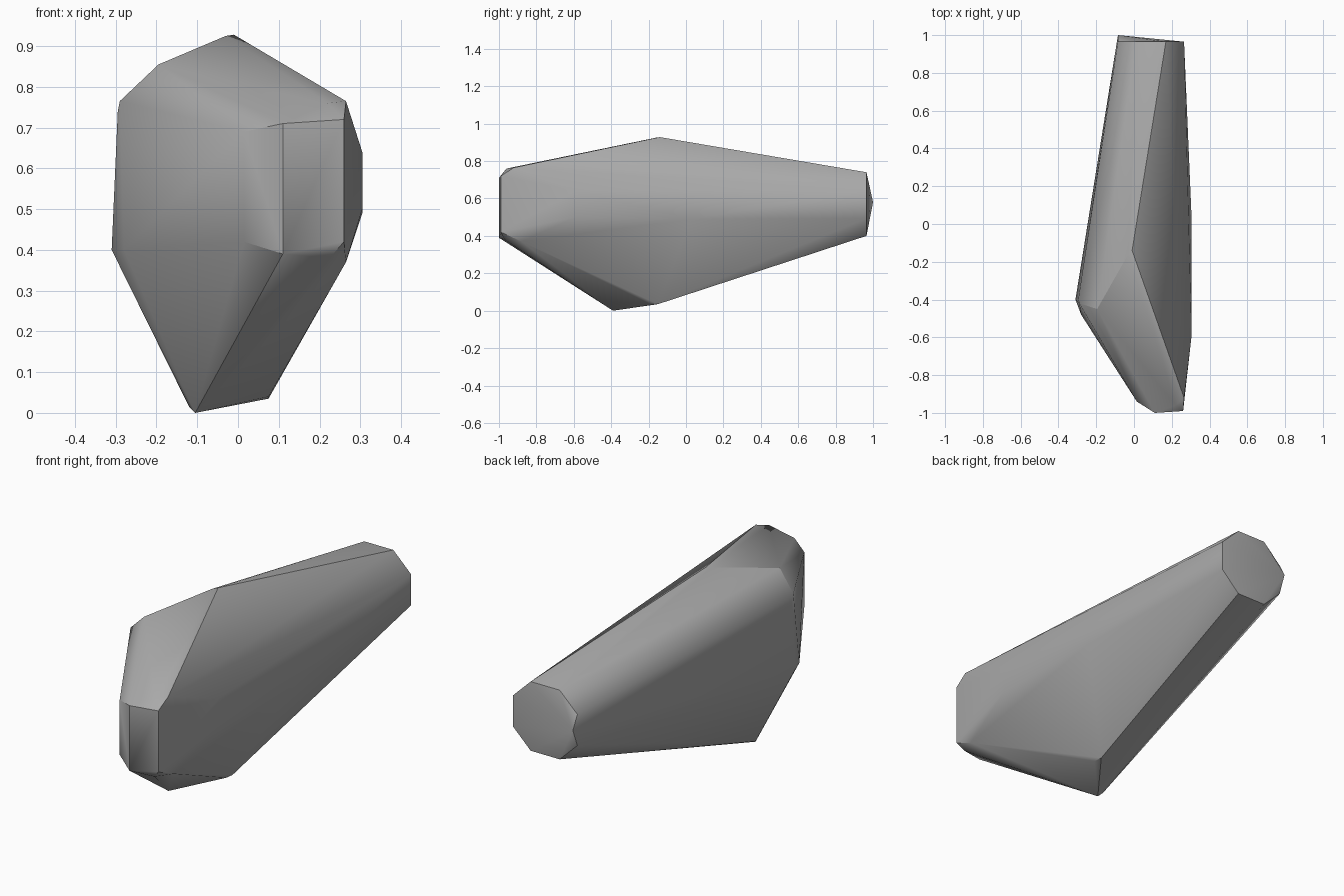
import bpy
import bmesh
import math
from mathutils import Vector

# Remove the default cube only
default_cube = bpy.data.objects.get("Cube")
if default_cube:
    bpy.data.objects.remove(default_cube, do_unlink=True)


def make_material(name, color):
    material = bpy.data.materials.new(name)
    material.use_nodes = True
    material.diffuse_color = color
    material.node_tree.nodes["Principled BSDF"].inputs["Base Color"].default_value = color
    return material


def octagon_ring(center, half_width, half_height, bevel):
    """Eight corners of a bevelled upright rectangle in the XZ plane."""
    corners = []
    for side in (-1, 1):
        for level in (-1, 1):
            corners.append(center + Vector((side * half_width, 0, level * half_height * bevel)))
            corners.append(center + Vector((side * half_width * bevel, 0, level * half_height)))
    return corners


def hull_object(name, points, material, smooth_angle):
    """Wrap the corner points in a closed faceted skin."""
    bm = bmesh.new()
    for point in points:
        bm.verts.new(point)
    result = bmesh.ops.convex_hull(bm, input=bm.verts[:])
    loose = [v for v in bm.verts if not v.link_faces]
    bmesh.ops.delete(bm, geom=loose, context="VERTS")
    bmesh.ops.dissolve_limit(bm, angle_limit=math.radians(1),
                             verts=bm.verts[:], edges=bm.edges[:])
    bmesh.ops.recalc_face_normals(bm, faces=bm.faces[:])
    mesh = bpy.data.meshes.new(name)
    bm.to_mesh(mesh)
    bm.free()
    mesh.materials.append(material)
    obj = bpy.data.objects.new(name, mesh)
    bpy.context.collection.objects.link(obj)
    bpy.ops.object.select_all(action="DESELECT")
    obj.select_set(True)
    bpy.context.view_layer.objects.active = obj
    bpy.ops.object.shade_smooth_by_angle(angle=math.radians(smooth_angle))
    return obj


stone_grey = make_material("stone grey", (0.4, 0.4, 0.4, 1))

# Blunt rear end, with a slight bulge on the right edge
rear_end = octagon_ring(Vector((0.09, 0.965, 0.57)), 0.175, 0.17, 0.45)
rear_bulge = [(-0.08, 0.99, 0.57), (-0.085, 1.0, 0.58)]

# Narrow upright front face with its chamfer corners
front_face = [
    (0.11, -1.0, 0.71), (0.26, -0.99, 0.72),
    (0.11, -1.0, 0.39), (0.26, -0.99, 0.42),
    (0.12, -0.97, 0.375), (0.225, -0.97, 0.38),
    (0.22, -0.96, 0.76), (0.265, -0.92, 0.765),
    (0.265, -0.88, 0.37),
    (0.015, -0.94, 0.69), (0.015, -0.94, 0.42),
]

# Crest along the top
crest = [(-0.01, -0.14, 0.928), (-0.03, -0.16, 0.925), (-0.195, -0.45, 0.855)]

# Wide shoulder on one flank, long ridge on the other
shoulder = [
    (-0.29, -0.42, 0.765), (-0.295, -0.4, 0.74),
    (-0.31, -0.4, 0.4), (-0.28, -0.48, 0.4),
]
flank_ridge = [(0.305, -0.59, 0.64), (0.305, 0.03, 0.49), (0.305, -0.59, 0.5)]

# Keel underneath
keel = [(-0.105, -0.39, 0.0), (-0.12, -0.37, 0.015), (0.075, -0.15, 0.035), (0.075, -0.2, 0.04)]

hull_object("boulder", rear_end + rear_bulge + front_face + crest + shoulder
            + flank_ridge + keel, stone_grey, 35)
